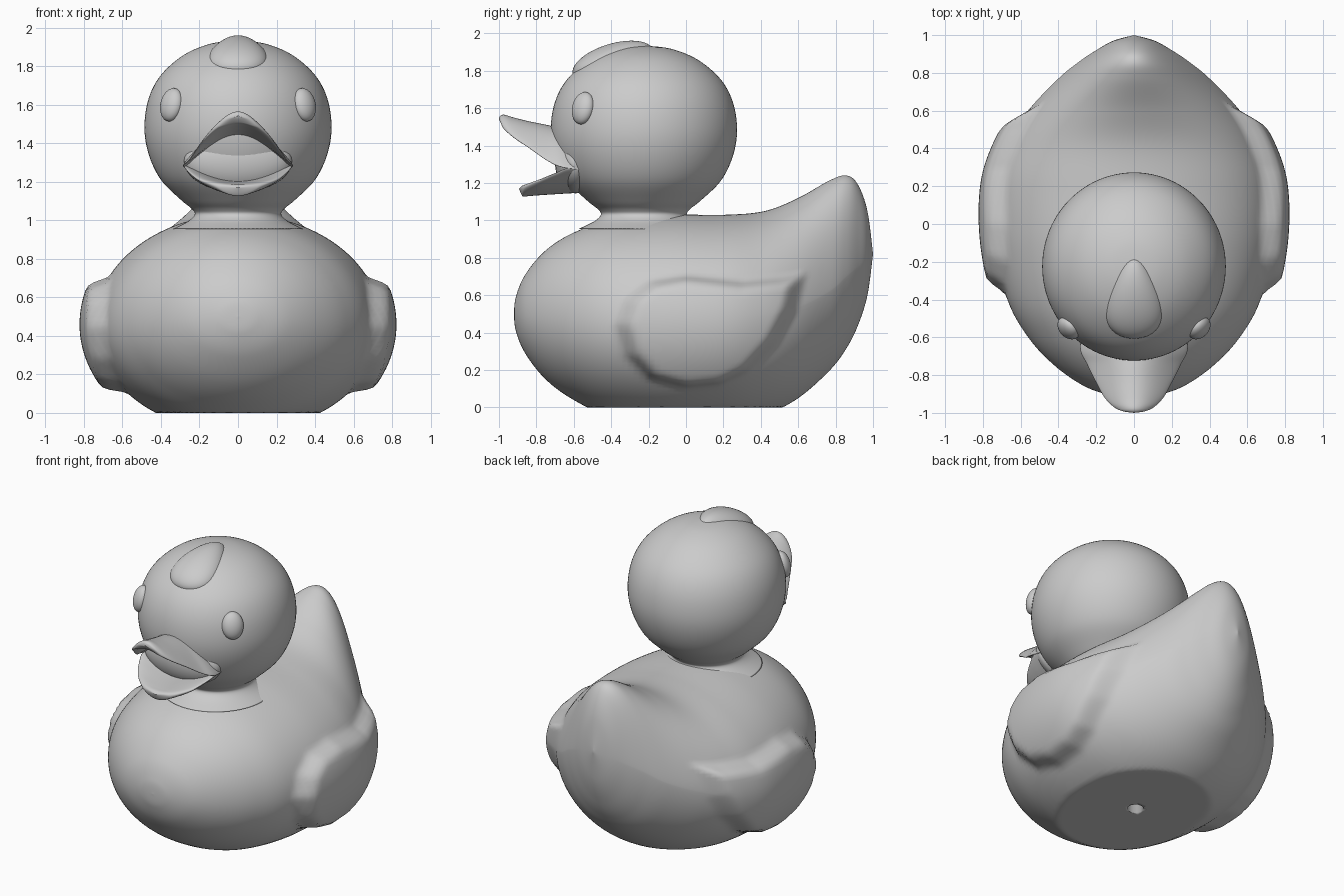
import bpy, bmesh, math
from mathutils import Vector, Matrix

if "Cube" in bpy.data.objects:
    bpy.data.objects.remove(bpy.data.objects["Cube"])


def spline(rows, steps):
    """Catmull-Rom interpolation through rows of numbers."""
    pts = [rows[0]] + rows + [rows[-1]]
    out = []
    for i in range(len(rows) - 1):
        a, b, c, d = pts[i:i + 4]
        for s in range(steps):
            t = s / steps
            out.append([0.5 * (2 * q + (r - p) * t + (2 * p - 5 * q + 4 * r - u) * t * t
                               + (3 * q - p - 3 * r + u) * t ** 3)
                        for p, q, r, u in zip(a, b, c, d)])
    return out + [list(rows[-1])]


def finish(name, bm):
    bmesh.ops.remove_doubles(bm, verts=bm.verts, dist=0.0005)
    bmesh.ops.recalc_face_normals(bm, faces=bm.faces)
    me = bpy.data.meshes.new(name)
    bm.to_mesh(me)
    bm.free()
    for p in me.polygons:
        p.use_smooth = True
    ob = bpy.data.objects.new(name, me)
    bpy.context.collection.objects.link(ob)
    return ob


def skin(name, rings):
    """Join closed rings of points, capping open ends."""
    bm = bmesh.new()
    vs = [[bm.verts.new(p) for p in ring] for ring in rings]
    n = len(vs[0])
    for a, b in zip(vs, vs[1:]):
        for j in range(n):
            k = (j + 1) % n
            bm.faces.new((a[j], a[k], b[k], b[j]))
    bm.faces.new(vs[0])
    bm.faces.new(vs[-1])
    return finish(name, bm)


def ellipsoid(name, loc, radii, rot, taper=0.0):
    bm = bmesh.new()
    bmesh.ops.create_uvsphere(bm, u_segments=48, v_segments=32, radius=1)
    for v in bm.verts:
        v.co.x *= 1 - taper * v.co.y
    bm.transform(Matrix.Translation(loc) @ rot.to_4x4() @ Matrix.Diagonal((*radii, 1)))
    return finish(name, bm)


# Body: sections along y, with raised wings pushed out of the sides
WING = [(-.39, .45), (-.33, .6), (-.2, .69), (0, .72), (.3, .69), (.5, .71), (.66, .74),
        (.6, .5), (.5, .33), (.35, .18), (.2, .11), (0, .09), (-.2, .14), (-.33, .27)]


def wing_depth(y, z):
    p, inside, best = Vector((y, z)), False, 9
    for a, b in zip(WING, WING[1:] + WING[:1]):
        if (a[1] > z) != (b[1] > z) and y < (b[0] - a[0]) * (z - a[1]) / (b[1] - a[1]) + a[0]:
            inside = not inside
        va, d = Vector(a), Vector(b) - Vector(a)
        t = max(0, min(1, (p - va).dot(d) / d.length_squared))
        best = min(best, (p - va - d * t).length)
    return best if inside else 0


# y, bottom, widest height, top, half width, peakedness of the top
BODY = [(-.92, .5, .5, .5, 0, 1), (-.91, .41, .5, .59, .11, 1), (-.86, .29, .49, .71, .26, 1),
        (-.75, .15, .48, .84, .42, 1), (-.6, .04, .47, .935, .56, 1),
        (-.4, -.05, .46, 1.0, .67, 1), (-.1, -.1, .46, 1.03, .735, 1),
        (.2, -.09, .46, 1.03, .735, 1), (.42, -.04, .48, 1.05, .67, 1.1),
        (.6, .05, .53, 1.12, .56, 1.3), (.77, .2, .62, 1.215, .4, 1.55),
        (.86, .32, .7, 1.24, .29, 1.6), (.92, .44, .75, 1.19, .2, 1.5),
        (.97, .6, .79, 1.05, .11, 1.2), (1.0, .82, .82, .82, 0, 1)]
rings = []
for y, zb, zm, zt, w, k in spline(BODY, 10):
    ring = []
    for j in range(144):
        a = 2 * math.pi * j / 144
        c, s = math.cos(a), math.sin(a)
        x = w * c
        h = zt - zm if s > 0 else zm - zb
        z = zm + h * math.copysign(abs(s) ** (k if s > 0 else 1), s)
        if abs(x) > .2:
            t = min(1, wing_depth(y, z) / .1)
            n = Vector((c / w, s / max(h, .01))).normalized() * .08 * t * t * (3 - 2 * t)
            x, z = x + n.x, z + n.y
        ring.append((x, y, max(z, 0)))
    rings.append(ring)
body = skin("body_with_wings_and_tail", rings)

# Small air hole in the base
bm = bmesh.new()
bmesh.ops.create_cone(bm, cap_ends=True, segments=32, radius1=.05, radius2=.05, depth=.3,
                      matrix=Matrix.Translation((.0, .013, 0.0)))
cutter = finish("air_hole_cutter", bm)
cutter.hide_render = True
cutter.hide_set(True)
mod = body.modifiers.new("air_hole", 'BOOLEAN')
mod.operation, mod.object, mod.solver = 'DIFFERENCE', cutter, 'EXACT'

# Head and neck: turned profile
HEAD = [(.34, .955), (.26, .995), (.225, 1.03), (.24, 1.06), (.295, 1.105), (.4, 1.21),
        (.463, 1.34), (.486, 1.48), (.465, 1.63), (.4, 1.755), (.28, 1.86), (.14, 1.918), (0, 1.935)]
skin("head_and_neck", [[(r * math.cos(i * math.pi / 48), -.225 + 1.025 * r * math.sin(i * math.pi / 48), z)
                        for i in range(96)] for r, z in spline(HEAD, 6)])

# Feather tuft on the crown
ellipsoid("crown_tuft", (0, -.39, 1.845), (.15, .225, .1),
          Matrix.Rotation(math.radians(17), 3, 'X'), .35)

# Eyes
for side, label in ((1, "right"), (-1, "left")):
    ellipsoid(label + "_eye", (side * .345, -.55, 1.6), (.068, .048, .088),
              Matrix.Rotation(side * math.radians(46), 3, 'Z') @ Matrix.Rotation(math.radians(-14), 3, 'X'))


# Beak halves: curved plates; y, half width, centre height, edge height
def beak(name, rows, thick):
    rings = []
    for y, w, zc, ze in spline(rows, 8):
        w = max(w, 0)
        t = thick * min(1, w / .1)
        ring = []
        for i in range(64):
            a = math.pi * i / 32
            s = math.cos(a)
            z = ze + (zc - ze) * math.cos(s * math.pi / 2)
            ring.append((w * s, y, z - t / 2 + t / 2 * math.sin(a)))
        rings.append(ring)
    return skin(name, rings)


beak("upper_beak", [(-.54, .27, 1.45, 1.3), (-.66, .285, 1.49, 1.315), (-.74, .25, 1.51, 1.35),
                    (-.84, .2, 1.53, 1.42), (-.92, .155, 1.55, 1.475), (-.97, .105, 1.565, 1.52),
                    (-.992, .055, 1.56, 1.545), (-1.0, 0, 1.545, 1.54)], .06)
beak("lower_beak", [(-.5, .26, 1.21, 1.31), (-.62, .28, 1.205, 1.31), (-.7, .255, 1.2, 1.28),
                    (-.78, .21, 1.195, 1.245), (-.84, .15, 1.19, 1.22), (-.875, .09, 1.185, 1.2),
                    (-.893, 0, 1.17, 1.17)], .06)
ellipsoid("beak_base", (0, -.59, 1.31), (.28, .11, .165), Matrix.Identity(3))
